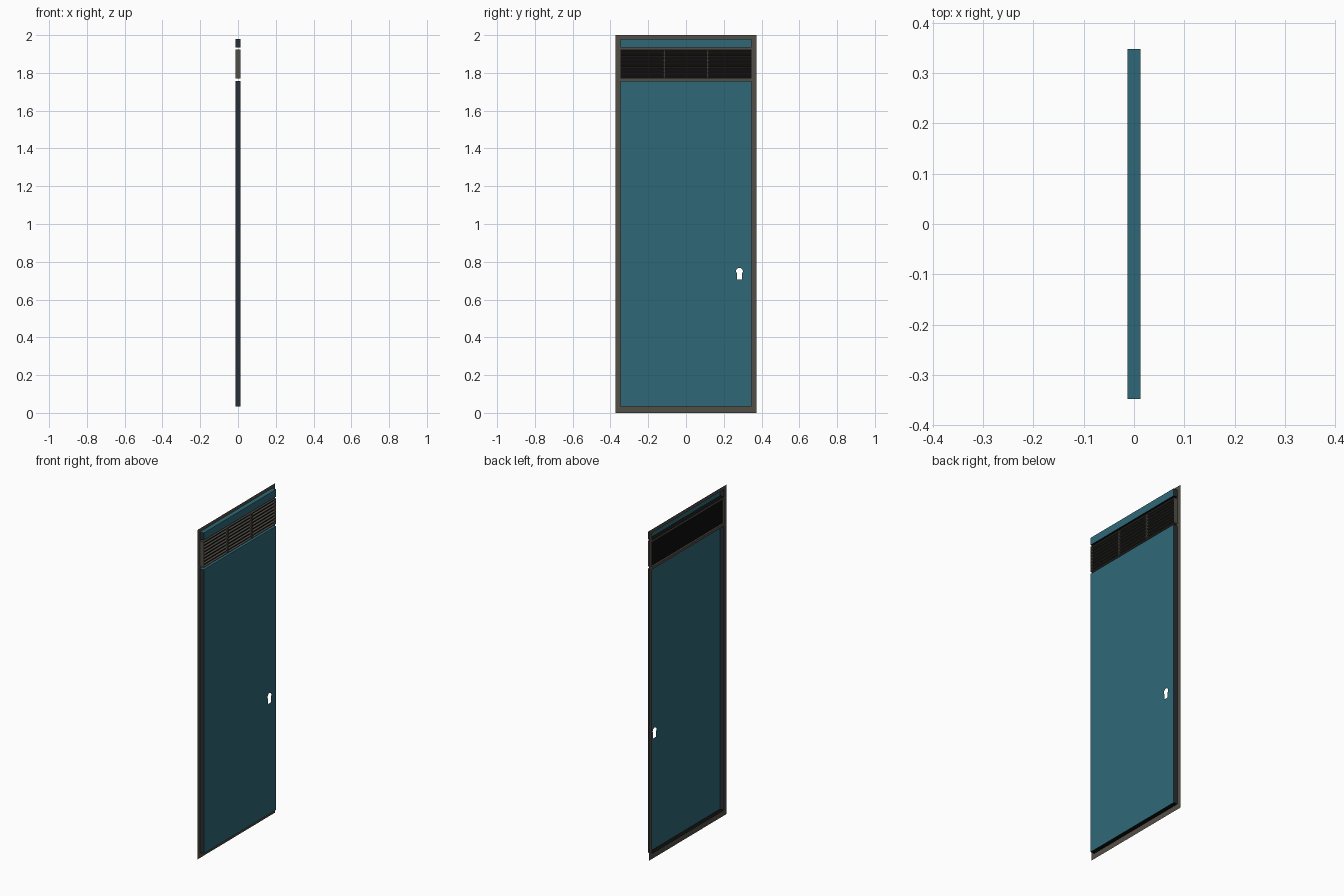
import bpy, bmesh, math
from mathutils import Vector

cube = bpy.data.objects.get("Cube")
if cube:
    bpy.data.objects.remove(cube, do_unlink=True)


def material(name, rgb):
    m = bpy.data.materials.new(name)
    m.use_nodes = True
    m.diffuse_color = (*rgb, 1)
    bsdf = m.node_tree.nodes["Principled BSDF"]
    bsdf.inputs["Base Color"].default_value = (*rgb, 1)
    bsdf.inputs["Roughness"].default_value = 0.7
    return m


TEAL = material("teal paint", (0.028, 0.14, 0.185))
BROWN = material("brown grey metal", (0.085, 0.078, 0.063))
DARK = material("dark edge", (0.022, 0.028, 0.036))
BLACK = material("black", (0.004, 0.004, 0.004))

FRONT, BACK = 0.013, -0.013
HALF = 0.347
PANEL_Z = (0.033, 1.757)
VENT_Z = (1.77, 1.925)
HEAD_Z = (1.935, 1.98)


def finish(name, bm, *mats):
    me = bpy.data.meshes.new(name)
    bm.to_mesh(me)
    bm.free()
    for m in mats:
        me.materials.append(m)
    ob = bpy.data.objects.new(name, me)
    bpy.context.collection.objects.link(ob)
    return ob


def rect(y, z0, z1):
    return [(-y, z0), (y, z0), (y, z1), (-y, z1)]


def add_sheet(bm, x, loops):
    """Flat sheet facing +x; the first loop is the outline, the rest are holes."""
    edges, rings = [], []
    for loop in loops:
        vs = [bm.verts.new((x, y, z)) for y, z in loop]
        rings.append(vs)
        edges += [bm.edges.new((a, b)) for a, b in zip(vs, vs[1:] + vs[:1])]
    bmesh.ops.triangle_fill(bm, use_beauty=True, edges=edges, normal=Vector((1, 0, 0)))
    for f in bm.faces:
        f.normal_update()
        if f.normal.x < 0:
            f.normal_flip()
    return rings


def tray(name, z_range, holes=()):
    """Folded sheet: a front face with four returns and an open back."""
    bm = bmesh.new()
    outline = add_sheet(bm, FRONT, [rect(HALF, *z_range), *holes])[0]
    rear = [bm.verts.new((BACK, v.co.y, v.co.z)) for v in outline]
    for i in range(4):
        j = (i + 1) % 4
        f = bm.faces.new((outline[j], outline[i], rear[i], rear[j]))
        f.normal_update()
        # Top return is painted, the lower one is black, the sides are dark
        f.material_index = 0 if f.normal.z > 0.5 else 2 if f.normal.z < -0.5 else 1
    return finish(name, bm, TEAL, DARK, BLACK)


def box(name, lo, hi, mat, tilt=0):
    bm = bmesh.new()
    bmesh.ops.create_cube(bm, size=1)
    for v in bm.verts:
        v.co = [v.co[i] * (hi[i] - lo[i]) for i in range(3)]
    ob = finish(name, bm, mat)
    ob.location = [(a + b) / 2 for a, b in zip(lo, hi)]
    ob.rotation_euler.y = tilt
    return ob


# Flat surround with one opening for each panel
bm = bmesh.new()
add_sheet(bm, BACK, [rect(0.372, 0, 2)] + [rect(HALF, *r) for r in (PANEL_Z, VENT_Z, HEAD_Z)])
finish("surround", bm, BROWN)

# Keyhole outline: round top running into a straight slot
KEY_Y, KEY_Z, RADIUS = 0.283, 0.75, 0.018
keyhole = [(KEY_Y + RADIUS * math.cos(a), KEY_Z + RADIUS * math.sin(a))
           for a in (math.radians(-45 + 270 * i / 14) for i in range(15))]
keyhole += [(KEY_Y - 0.013, 0.706), (KEY_Y + 0.013, 0.706)]

# Door panel and header
tray("door_panel", PANEL_Z, [keyhole])
tray("header_panel", HEAD_Z)

# Vent: rim, black backing, dividers and slats
T = 0.003
z0, z1 = VENT_Z
for side, s in (("right", -1), ("left", 1)):
    y0, y1 = sorted((s * HALF, s * (HALF - T)))
    box(f"vent_rim_{side}", (BACK, y0, z0), (FRONT, y1, z1), BROWN)
box("vent_rim_bottom", (BACK, -HALF, z0), (FRONT, HALF, z0 + T), BROWN)
box("vent_rim_top", (BACK, -HALF, z1 - T), (FRONT, HALF, z1), BROWN)
box("vent_backing", (-0.003, -HALF + T, z0 + T), (-0.001, HALF - T, z1 - T), BLACK)
for i, y in enumerate((-0.115, 0.115)):
    box(f"vent_divider_{i + 1}", (0, y - 0.004, z0), (FRONT, y + 0.004, z1), BROWN)
SLATS = 7
for i in range(SLATS):
    z = z0 + (z1 - z0) * (i + 1) / (SLATS + 1)
    box(f"vent_slat_{i + 1}", (0, -HALF + T, z - 0.0015), (FRONT - 0.001, HALF - T, z + 0.0015),
        BROWN, math.radians(12))
